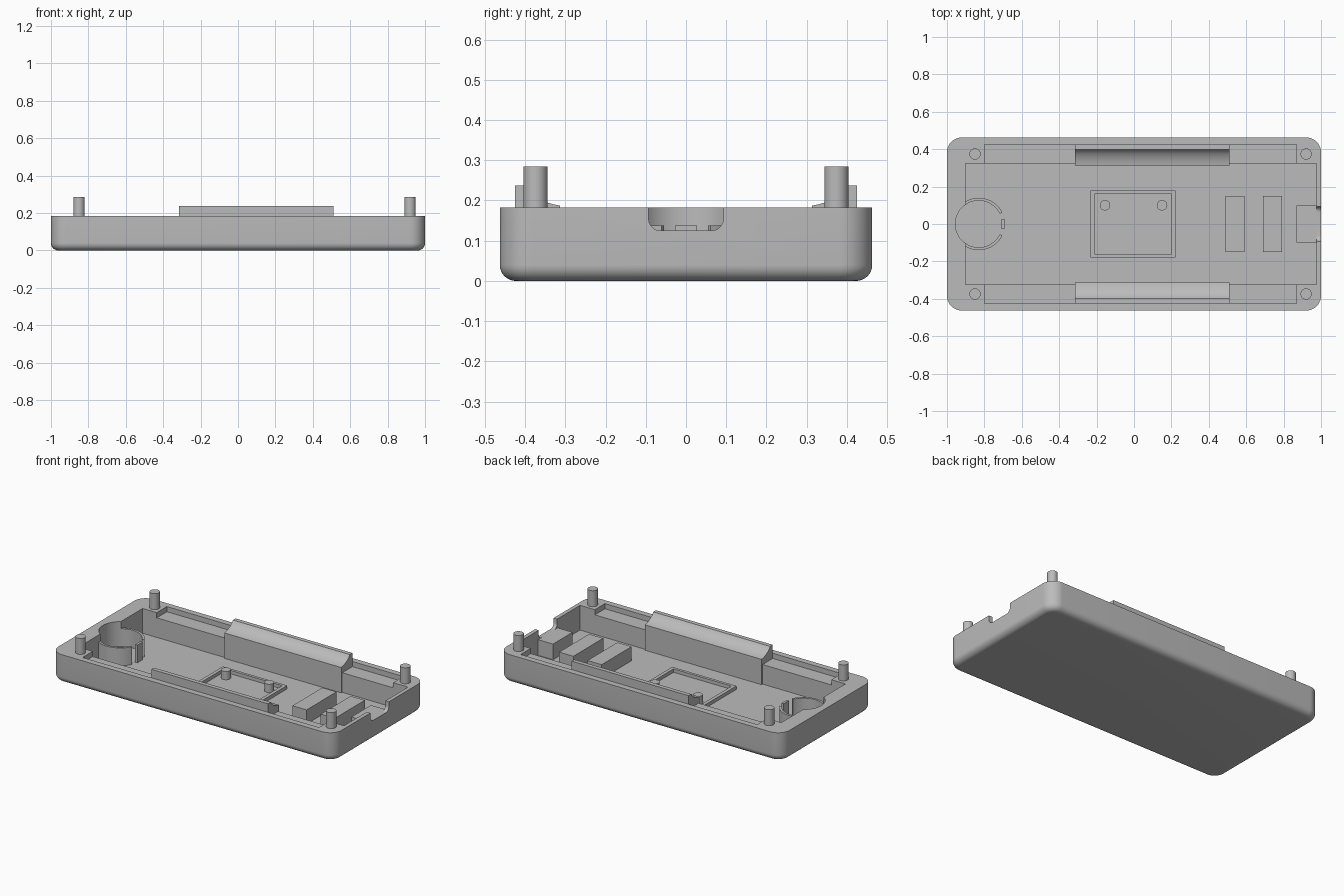
import bpy, bmesh, math

if "Cube" in bpy.data.objects:
    bpy.data.objects.remove(bpy.data.objects["Cube"])

grey = bpy.data.materials.new("light_grey_plastic")
grey.diffuse_color = (0.5, 0.5, 0.5, 1)
grey.use_nodes = True
grey.node_tree.nodes["Principled BSDF"].inputs["Base Color"].default_value = grey.diffuse_color

FLOOR, RIM = 0.025, 0.183
HX, HY = 1.0, 0.463


def finish(name, bm):
    bmesh.ops.recalc_face_normals(bm, faces=bm.faces)
    me = bpy.data.meshes.new(name)
    bm.to_mesh(me)
    bm.free()
    me.materials.append(grey)
    ob = bpy.data.objects.new(name, me)
    bpy.context.collection.objects.link(ob)
    return ob


def loft(name, rings):
    """Skin closed rings of equal length and cap both ends."""
    bm = bmesh.new()
    vs = [[bm.verts.new(p) for p in ring] for ring in rings]
    n = len(vs[0])
    for a, b in zip(vs, vs[1:]):
        for i in range(n):
            bm.faces.new((a[i], a[(i + 1) % n], b[(i + 1) % n], b[i]))
    bm.faces.new(vs[0][::-1])
    bm.faces.new(vs[-1])
    return finish(name, bm)


def prism_z(name, pts, z0, z1):
    return loft(name, [[(x, y, z) for x, y in pts] for z in (z0, z1)])


def prism_x(name, pts, x0, x1):
    return loft(name, [[(x, y, z) for y, z in pts] for x in (x0, x1)])


def box(name, x0, x1, y0, y1, z0, z1):
    return prism_z(name, [(x0, y0), (x1, y0), (x1, y1), (x0, y1)], z0, z1)


def arc(cx, cy, r, a0, a1, n):
    return [(cx + r * math.cos(math.radians(a0 + (a1 - a0) * i / n)),
             cy + r * math.sin(math.radians(a0 + (a1 - a0) * i / n)))
            for i in range(n + 1)]


def cylinder(name, x, y, r, z0, z1, n=32):
    return prism_z(name, arc(x, y, r, 0, 360, n)[:-1], z0, z1)


def rounded_rect(hx, hy, r):
    pts = []
    for sx, sy, a in ((1, 1, 0), (-1, 1, 90), (-1, -1, 180), (1, -1, 270)):
        pts += arc(sx * (hx - r), sy * (hy - r), r, a, a + 90, 12)
    return pts


def activate(ob):
    for o in bpy.context.selected_objects:
        o.select_set(False)
    ob.select_set(True)
    bpy.context.view_layer.objects.active = ob


def cut(target, cutter):
    m = target.modifiers.new("cut", 'BOOLEAN')
    m.operation = 'DIFFERENCE'
    m.solver = 'EXACT'
    m.object = cutter
    activate(target)
    bpy.ops.object.modifier_apply(modifier=m.name)
    bpy.data.objects.remove(cutter)


# Tray body: rounded corners and a filleted bottom edge
FIL = 0.04
rings = []
for i in range(9):
    a = math.radians(90 * i / 8)
    inset, z = FIL * (1 - math.sin(a)), FIL * (1 - math.cos(a))
    rings.append([(x, y, z) for x, y in rounded_rect(HX - inset, HY - inset, 0.08 - inset)])
rings.append([(x, y, RIM) for x, y in rounded_rect(HX, HY, 0.08)])
tray = loft("tray", rings)

# Main cavity, shallow side ledges, round pocket and connector notch
cut(tray, box("cavity_cutter", -0.9, 0.975, -0.323, 0.323, FLOOR, 0.4))
cut(tray, box("ledge_cutter", -0.8, 0.87, -0.425, 0.425, 0.15, 0.4))
cut(tray, cylinder("pocket_cutter", -0.83, 0, 0.125, FLOOR, 0.4, 48))
notch = (arc(-0.063, 0.155, 0.03, 180, 270, 8) + arc(0.063, 0.155, 0.03, 270, 360, 8)
         + [(0.093, 0.4), (-0.093, 0.4)])
cut(tray, prism_x("notch_cutter", notch, 0.95, 1.1))

# Corner pins
for x in (-0.85, 0.92):
    for y in (-0.374, 0.374):
        cylinder("corner_pin", x, y, 0.03, 0.1, 0.285)

# Side cradles with a concave inner slope
for s in (-1, 1):
    slope = [(0.313, 0.187), (0.328, 0.19), (0.345, 0.195), (0.36, 0.202),
             (0.375, 0.211), (0.388, 0.222), (0.398, 0.237)]
    profile = [(0.313, FLOOR - 0.005)] + slope + [(0.425, 0.237), (0.425, FLOOR - 0.005)]
    prism_x("side_cradle", [(s * y, z) for y, z in profile], -0.315, 0.51)

# Split ring wall around the pocket, and its small tab
for s in (-1, 1):
    wall = arc(-0.83, 0, 0.14, s * 26, s * 124, 20) + arc(-0.83, 0, 0.125, s * 124, s * 26, 20)
    prism_z("ring_wall", wall, FLOOR - 0.005, 0.138)
box("ring_tab", -0.708, -0.692, -0.027, 0.027, FLOOR - 0.005, 0.138)

# Low board frame on the floor
frame = box("board_frame", -0.232, 0.222, -0.178, 0.178, FLOOR - 0.005, 0.047)
cut(frame, box("frame_cutter", -0.21, 0.2, -0.16, 0.16, 0, 0.2))
for x in (-0.155, 0.15):
    cylinder("board_peg", x, 0.1, 0.028, FLOOR - 0.005, 0.078)

# Support blocks and connector shelf
for x in (0.49, 0.69):
    box("support_block", x, x + 0.1, -0.151, 0.151, FLOOR - 0.005, 0.115)
box("connector_shelf", 0.87, 0.976, -0.099, 0.099, FLOOR - 0.005, 0.125)

# Smooth curved surfaces, keep edges sharp
for ob in list(bpy.context.scene.objects):
    activate(ob)
    bpy.ops.object.shade_smooth_by_angle(angle=math.radians(30))
